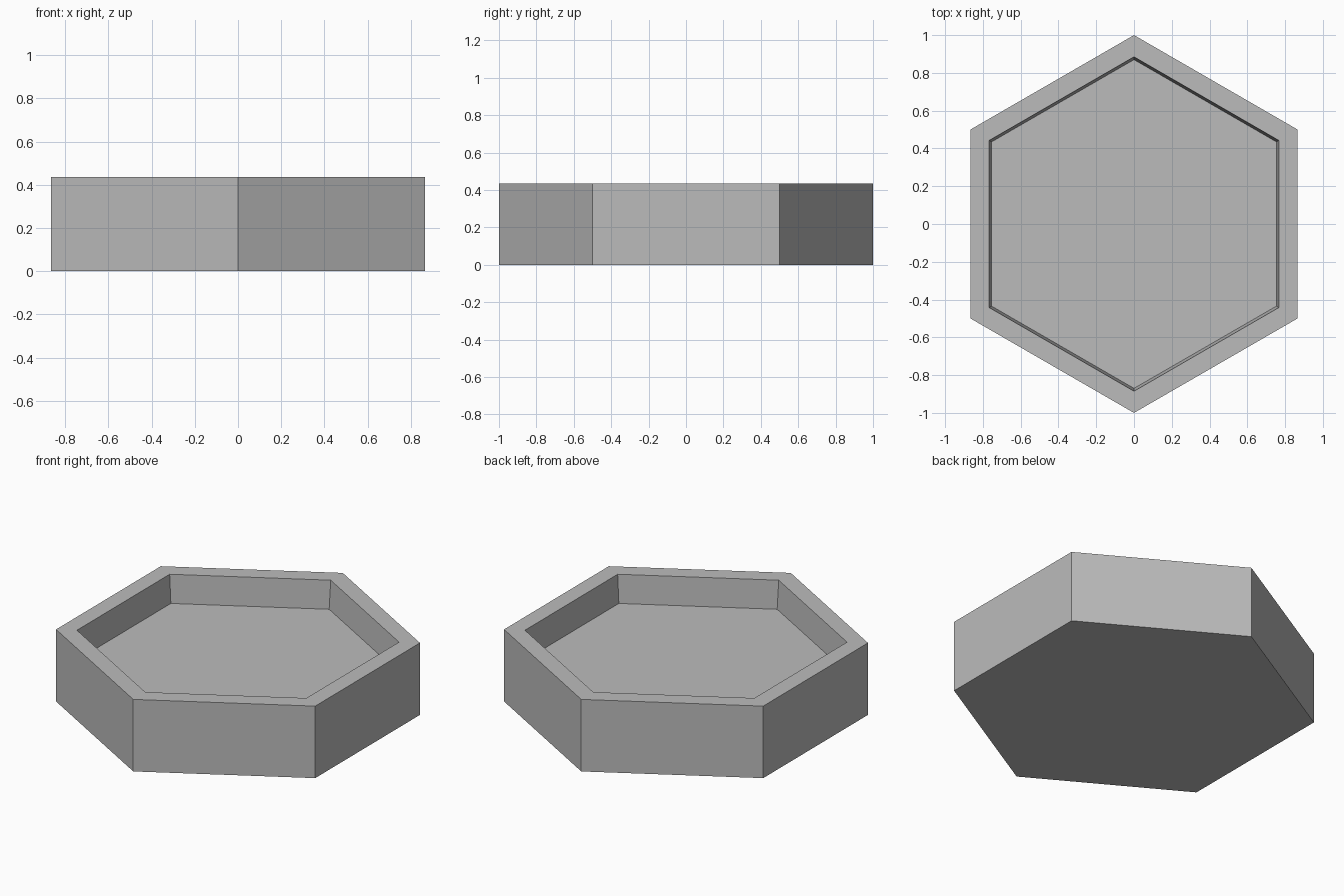
import bpy
import bmesh
from math import cos, sin, pi

if "Cube" in bpy.data.objects:
    bpy.data.objects.remove(bpy.data.objects["Cube"], do_unlink=True)

HEIGHT = 0.435
FLOOR = 0.265

# Plain grey finish
grey = bpy.data.materials.new("plain_grey")
grey.use_nodes = True
colour = (0.5, 0.5, 0.5, 1)
grey.diffuse_color = colour
grey.node_tree.nodes["Principled BSDF"].inputs["Base Color"].default_value = colour


def hexagon(bm, radius, z):
    """Ring of six vertices with a corner pointing along y."""
    return [bm.verts.new((radius * cos(a), radius * sin(a), z))
            for a in (pi / 6 + i * pi / 3 for i in range(6))]


# Hexagonal tray: base, outer wall, flat rim, slightly tapered recess and floor
bm = bmesh.new()
profile = [(1, 0), (1, HEIGHT), (0.885, HEIGHT), (0.87, FLOOR)]
rings = [hexagon(bm, r, z) for r, z in profile]
for lower, upper in zip(rings, rings[1:]):
    for i in range(6):
        j = (i + 1) % 6
        bm.faces.new((lower[i], lower[j], upper[j], upper[i]))
bm.faces.new(rings[0][::-1])
bm.faces.new(rings[-1])
mesh = bpy.data.meshes.new("hexagonal_tray")
bm.to_mesh(mesh)
bm.free()
mesh.materials.append(grey)
bpy.context.collection.objects.link(bpy.data.objects.new("hexagonal_tray", mesh))
